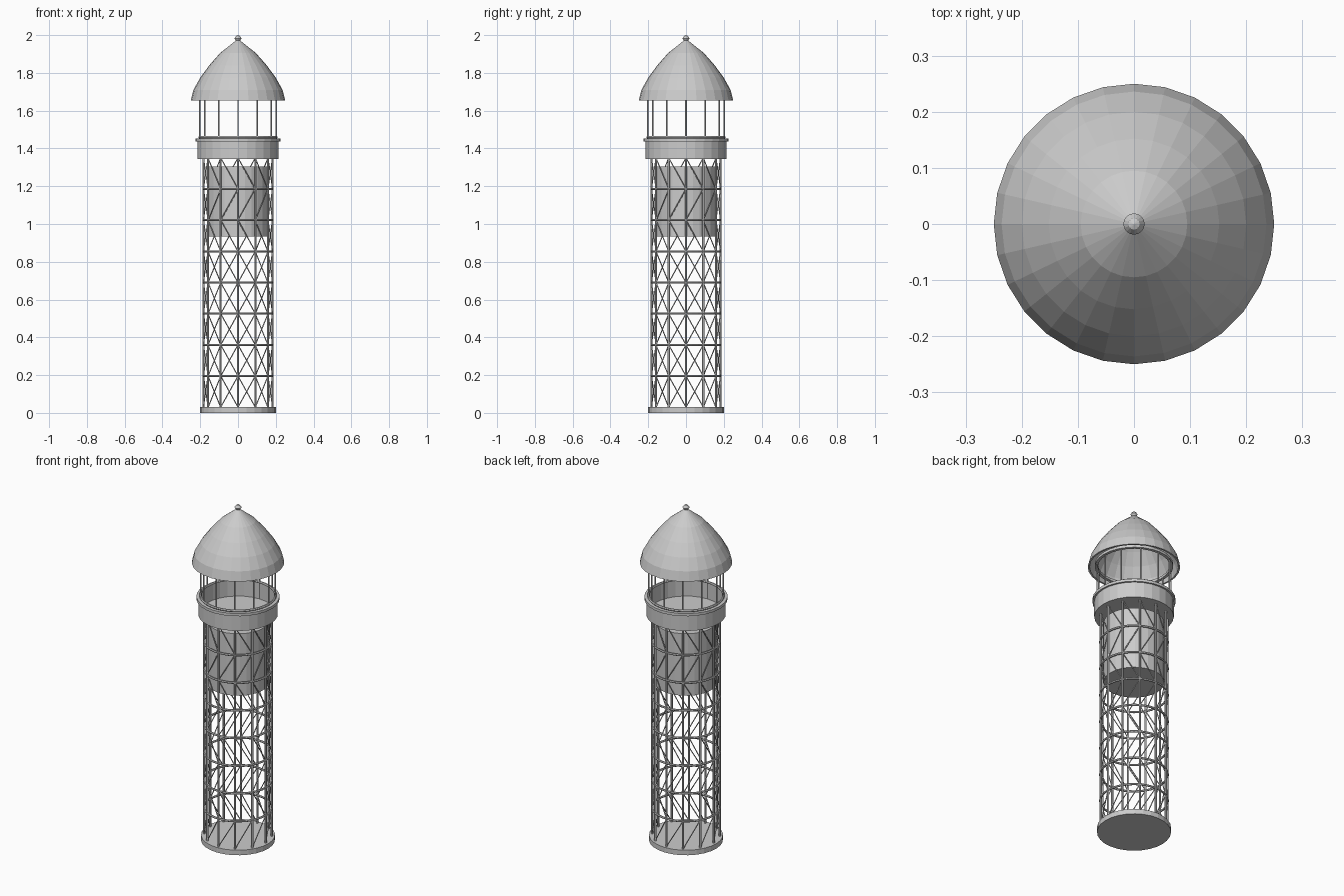
import bpy, bmesh
from math import sin, cos, pi
from mathutils import Vector

if "Cube" in bpy.data.objects:
    bpy.data.objects.remove(bpy.data.objects["Cube"])

SIDES = 28


def finish(name, bm):
    bmesh.ops.remove_doubles(bm, verts=bm.verts, dist=1e-5)
    bmesh.ops.recalc_face_normals(bm, faces=bm.faces)
    me = bpy.data.meshes.new(name)
    bm.to_mesh(me)
    bm.free()
    ob = bpy.data.objects.new(name, me)
    bpy.context.collection.objects.link(ob)
    return ob


def lathe(name, profile, n=SIDES, closed=False):
    """Revolve (radius, z) points around z."""
    bm = bmesh.new()
    pts = profile + profile[:1] if closed else profile
    rows = [[bm.verts.new((r * cos(2 * pi * i / n), r * sin(2 * pi * i / n), z))
             for i in range(n)] for r, z in pts]
    for a, b in zip(rows, rows[1:]):
        for i in range(n):
            j = (i + 1) % n
            bm.faces.new((a[i], a[j], b[j], b[i]))
    bmesh.ops.dissolve_degenerate(bm, dist=1e-6, edges=bm.edges)
    return finish(name, bm)


def rods(name, pairs, radius, n=6):
    """Straight round bars between point pairs, in one object."""
    bm = bmesh.new()
    for p, q in pairs:
        d = q - p
        m = d.to_track_quat('Z', 'Y').to_matrix().to_4x4()
        m.translation = (p + q) / 2
        bmesh.ops.create_cone(bm, cap_ends=True, segments=n, radius1=radius,
                              radius2=radius, depth=d.length, matrix=m)
    me_ob = finish(name, bm)
    return me_ob


def hoop(name, R, r, z, n=36, k=6):
    return lathe(name, [(R + r * cos(2 * pi * i / k), z + r * sin(2 * pi * i / k))
                        for i in range(k)], n, closed=True)


def polar(r, i, z):
    a = 2 * pi * i / 12
    return Vector((r * cos(a), r * sin(a), z))


# base slab
lathe("base_slab", [(0, 0), (0.2, 0), (0.2, 0.03), (0.0, 0.03)])

# lattice shaft: posts, hoops, and braces that alternate direction per level
R, Z0, Z1, LEVELS = 0.183, 0.03, 1.35, 8
step = (Z1 - Z0) / LEVELS
rods("shaft_posts", [(polar(R, i, Z0), polar(R, i, Z1)) for i in range(12)], 0.006)
for lv in range(1, LEVELS):
    hoop(f"shaft_hoop_{lv}", R, 0.006, Z0 + lv * step)
braces = []
for lv in range(LEVELS):
    for i in range(12):
        a, b = (i, i + 1) if lv % 2 == 0 else (i + 1, i)
        braces.append((polar(R, a, Z0 + lv * step), polar(R, b, Z0 + (lv + 1) * step)))
rods("shaft_braces", braces, 0.003, 5)

# tank hanging inside the shaft
lathe("tank", [(0, 0.935), (0.165, 0.935), (0.165, 1.305), (0, 1.305)])

# gallery: floor with parapet wall, and its projecting rim
lathe("gallery_drum", [(0, 1.345), (0.215, 1.345), (0.215, 1.44), (0.2, 1.44),
                       (0.2, 1.36), (0, 1.36)])
lathe("gallery_rim", [(0.2, 1.437), (0.225, 1.437), (0.225, 1.453), (0.2, 1.453)], closed=True)
hoop("gallery_rail", 0.203, 0.007, 1.459)

# posts carrying the roof, with the ring plate they meet
rods("gallery_posts", [(polar(0.203, i, 1.36), polar(0.203, i, 1.665)) for i in range(12)], 0.004)
lathe("roof_ring", [(0.195, 1.657), (0.212, 1.657), (0.212, 1.672), (0.195, 1.672)], closed=True)

# bell-shaped roof shell, hollow underneath
outer = [(0.25, 1.655), (0.236, 1.71), (0.2, 1.775), (0.152, 1.84), (0.095, 1.905), (0, 1.98)]
inner = [(0, 1.968), (0.09, 1.896), (0.146, 1.832), (0.193, 1.768), (0.228, 1.706), (0.24, 1.655)]
lathe("roof", outer + inner + outer[:1])

# finial
lathe("finial", [(0, 1.965), (0.01, 1.968), (0.019, 1.983), (0.01, 1.996), (0, 2.0)], 16)
